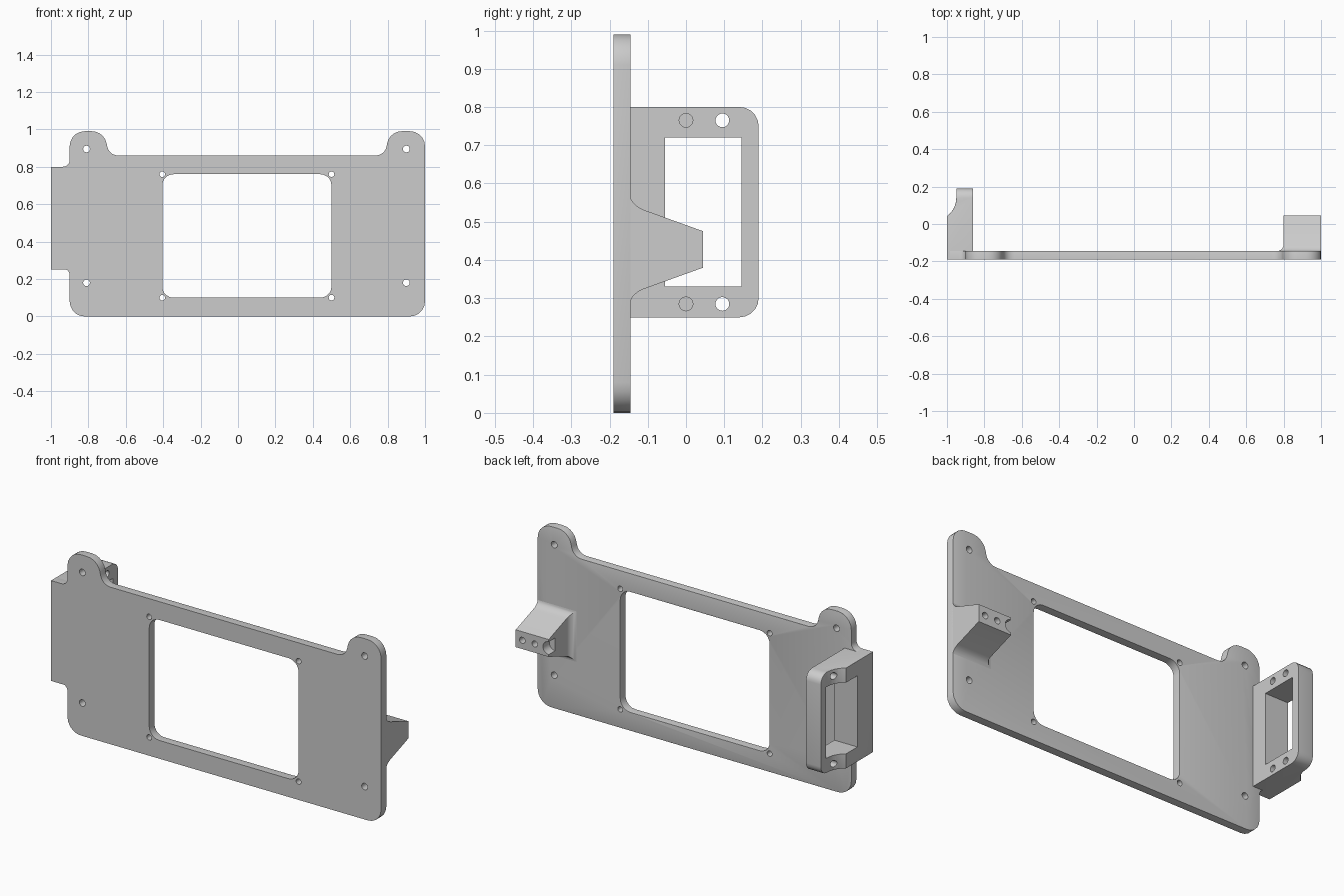
import bpy, bmesh, math
from mathutils import Vector

if "Cube" in bpy.data.objects:
    bpy.data.objects.remove(bpy.data.objects["Cube"])

GREY = (0.604, 0.604, 0.604, 1)
grey = bpy.data.materials.new("matte grey")
grey.use_nodes = True
grey.diffuse_color = GREY
grey.node_tree.nodes["Principled BSDF"].inputs["Base Color"].default_value = GREY


def rounded(corners, steps=5):
    """Closed outline from (u, v, radius) corners, each replaced by an arc."""
    out = []
    for i, (u, v, r) in enumerate(corners):
        p = Vector((u, v))
        if r == 0:
            out.append(p)
            continue
        a = (Vector(corners[i - 1][:2]) - p).normalized()
        b = (Vector(corners[(i + 1) % len(corners)][:2]) - p).normalized()
        half = math.acos(a.dot(b)) / 2
        centre = p + (a + b).normalized() * (r / math.sin(half))
        start = p + a * (r / math.tan(half)) - centre
        end = p + b * (r / math.tan(half)) - centre
        sweep = math.pi - 2 * half
        for k in range(steps + 1):
            t = sweep * k / steps
            out.append(centre + (start * math.sin(sweep - t) + end * math.sin(t)) / math.sin(sweep))
    return out


def rect(u0, u1, v0, v1, r=0):
    return rounded([(u0, v0, r), (u1, v0, r), (u1, v1, r), (u0, v1, r)])


def circle(u, v, r, n=20):
    return [(u + r * math.cos(math.tau * k / n), v + r * math.sin(math.tau * k / n))
            for k in range(n)]


def loft(name, rings):
    """Solid through a list of matching rings of 3D points."""
    bm = bmesh.new()
    loops = [[bm.verts.new(p) for p in ring] for ring in rings]
    for lo, hi in zip(loops, loops[1:]):
        for i in range(len(lo)):
            bm.faces.new((lo[i - 1], lo[i], hi[i], hi[i - 1]))
    bm.faces.new(loops[0])
    bm.faces.new(loops[-1])
    bmesh.ops.recalc_face_normals(bm, faces=bm.faces)
    mesh = bpy.data.meshes.new(name)
    bm.to_mesh(mesh)
    bm.free()
    mesh.materials.append(grey)
    obj = bpy.data.objects.new(name, mesh)
    bpy.context.collection.objects.link(obj)
    return obj


def prism(name, outline, axis, a, b):
    place = {"x": lambda u, v, t: (t, u, v),
             "y": lambda u, v, t: (u, t, v),
             "z": lambda u, v, t: (u, v, t)}[axis]
    return loft(name, [[place(u, v, t) for u, v in outline] for t in (a, b)])


def activate(obj):
    bpy.ops.object.select_all(action="DESELECT")
    obj.select_set(True)
    bpy.context.view_layer.objects.active = obj


def cut(obj, outline, axis, a, b):
    cutter = prism("cutter", outline, axis, a, b)
    cutter.hide_render = True
    mod = obj.modifiers.new("cut", "BOOLEAN")
    mod.operation, mod.solver, mod.object = "DIFFERENCE", "EXACT", cutter
    activate(obj)
    bpy.ops.object.modifier_apply(modifier=mod.name)
    bpy.data.objects.remove(cutter)


def round_edges(obj, rule, width):
    """Round the sharp edges whose two ends satisfy the rule."""
    bm = bmesh.new()
    bm.from_mesh(obj.data)
    edges = [e for e in bm.edges if len(e.link_faces) == 2
             and e.calc_face_angle(0) > math.radians(60)
             and all(rule(v.co) for v in e.verts)]
    bmesh.ops.bevel(bm, geom=edges, offset=width, segments=3, profile=0.5,
                    affect="EDGES", clamp_overlap=True)
    bm.to_mesh(obj.data)
    bm.free()


# Mounting plate with two ears and a side tab
FRONT, BACK, TOP = -0.19, -0.145, 0.99
plate = prism("mounting_plate", rounded([
    (-0.9, 0, 0.08), (1, 0, 0.08),
    (1, TOP, 0.08), (0.81, TOP, 0.08), (0.785, 0.86, 0.06),
    (-0.69, 0.86, 0.06), (-0.715, TOP, 0.08), (-0.9, TOP, 0.08),
    (-0.9, 0.8, 0.035), (-1, 0.8, 0.015), (-1, 0.255, 0.015), (-0.9, 0.255, 0.035),
]), "y", FRONT, BACK)
cut(plate, rect(-0.405, 0.5, 0.1, 0.76, 0.06), "y", -0.3, 0)
round_edges(plate, lambda p: p.y > BACK - 0.001, 0.013)

# Screw holes in the ears, the lower corners and around the window
for x in (-0.81, 0.9):
    for z in (0.18, 0.895):
        cut(plate, circle(x, z, 0.018), "y", -0.3, 0)
for x in (-0.405, 0.5):
    for z in (0.1, 0.76):
        cut(plate, circle(x, z, 0.015), "y", -0.3, 0)

# Frame bracket standing back from the side tab, thinned by a scooped outer face
bracket = prism("frame_bracket", rounded([
    (FRONT + 0.001, 0.25, 0), (0.19, 0.25, 0.05),
    (0.19, 0.8, 0.05), (FRONT + 0.001, 0.8, 0)]), "x", -1, -0.86)
scoop = [(-1.07 + 0.12 * math.sin(t), 0.14 - 0.12 * math.cos(t))
         for t in (math.pi / 2 * k / 10 for k in range(11))]
cut(bracket, scoop + [(-0.95, 0.3), (-1.07, 0.3)], "z", 0, 1)
round_edges(bracket, lambda p: p.x < -0.94, 0.014)
cut(bracket, rect(-0.055, 0.145, 0.33, 0.72), "x", -1.1, -0.8)
for z in (0.285, 0.765):
    cut(bracket, circle(0.095, z, 0.018), "x", -1.1, -0.8)
    cut(bracket, circle(0, z, 0.018), "x", -0.96, -0.8)

# Tapered support post with a flared foot
sections = [(-0.165, 0.035, 0.032)]
for k in range(6):
    t = math.pi / 2 * k / 5
    sections.append((BACK + 0.035 * (1 - math.cos(t)),
                     0.035 * (1 - math.sin(t)), 0.032 * (1 - math.sin(t))))
sections.append((0.045, 0, 0))
rings = []
for y, side, flare in sections:
    half = 0.0475 + (0.045 - max(y, BACK)) * 0.36 + flare * 0.7
    x0, x1, mid = 0.8 - side, 1, 0.4275
    rings.append([(x0, y, mid - half), (x1, y, mid - half),
                  (x1, y, mid + half), (x0, y, mid + half)])
post = loft("support_post", rings)
for x, r in ((0.96, 0.017), (0.885, 0.017), (0.8, 0.035)):
    cut(post, circle(x, 0.4275, r), "y", -0.01, 0.1)

for part in (plate, bracket, post):
    activate(part)
    bpy.ops.object.shade_smooth_by_angle(angle=math.radians(32))
